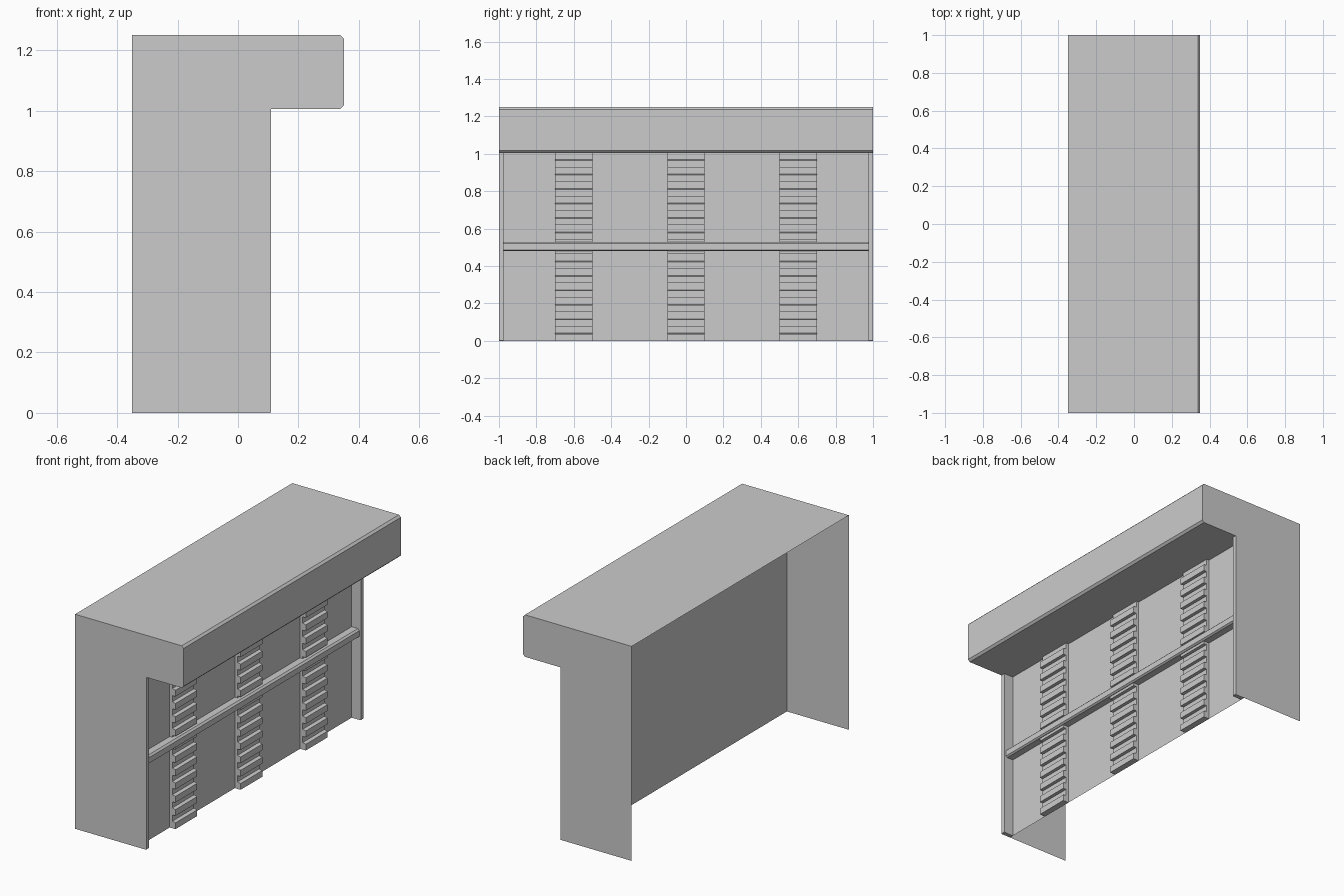
import bpy, bmesh

if "Cube" in bpy.data.objects:
    bpy.data.objects.remove(bpy.data.objects["Cube"])


def make_object(name, bm):
    bmesh.ops.recalc_face_normals(bm, faces=bm.faces)
    mesh = bpy.data.meshes.new(name)
    bm.to_mesh(mesh)
    bm.free()
    obj = bpy.data.objects.new(name, mesh)
    bpy.context.collection.objects.link(obj)
    return obj


def sweep(name, profile, y0, y1, end_extra=(), closed=False):
    """Sweep an x-z profile along y, with end caps closed through end_extra."""
    bm = bmesh.new()
    a = [bm.verts.new((x, y0, z)) for x, z in profile]
    b = [bm.verts.new((x, y1, z)) for x, z in profile]
    n = len(profile)
    for i in range(n if closed else n - 1):
        j = (i + 1) % n
        bm.faces.new((a[i], a[j], b[j], b[i]))
    for ring, y in ((a, y0), (b, y1)):
        extra = [bm.verts.new((x, y, z)) for x, z in end_extra]
        bm.faces.new(ring + extra)
    return make_object(name, bm)


# Body shell: top, overhanging cornice, front wall and sides; open back and bottom
sweep("wall_shell",
      [(-0.35, 1.25), (0.338, 1.25), (0.35, 1.238), (0.35, 1.017),
       (0.338, 1.005), (0.05, 1.005), (0.05, 0.0)],
      -1.0, 1.0, end_extra=[(-0.35, 0.0)])

# Corner posts with a softened outer edge
for side, y0 in (("left", -1.0), ("right", 0.975)):
    sweep("corner_post_" + side,
          [(0.05, 0.0), (0.107, 0.0), (0.11, 0.003), (0.11, 1.005), (0.05, 1.005)],
          y0, y0 + 0.025, closed=True)

# Horizontal rail with chamfered front edges
sweep("rail",
      [(0.05, 0.48), (0.09, 0.48), (0.1, 0.487), (0.1, 0.52),
       (0.09, 0.53), (0.05, 0.53)],
      -0.975, 0.975, closed=True)

# Ribbed strips: stepped profile repeated up the wall
RIBS = 13
pitch = 1.005 / RIBS
ribs = [(0.05, 0.0)]
for i in range(RIBS):
    z = i * pitch
    ribs += [(0.087, z), (0.087, z + pitch * 0.47),
             (0.067, z + pitch * 0.53), (0.067, z + pitch)]
ribs.append((0.05, 1.005))
for i, y in enumerate((-0.6, 0.0, 0.6)):
    sweep(f"ribbed_strip_{i + 1}", ribs, y - 0.1, y + 0.1)
